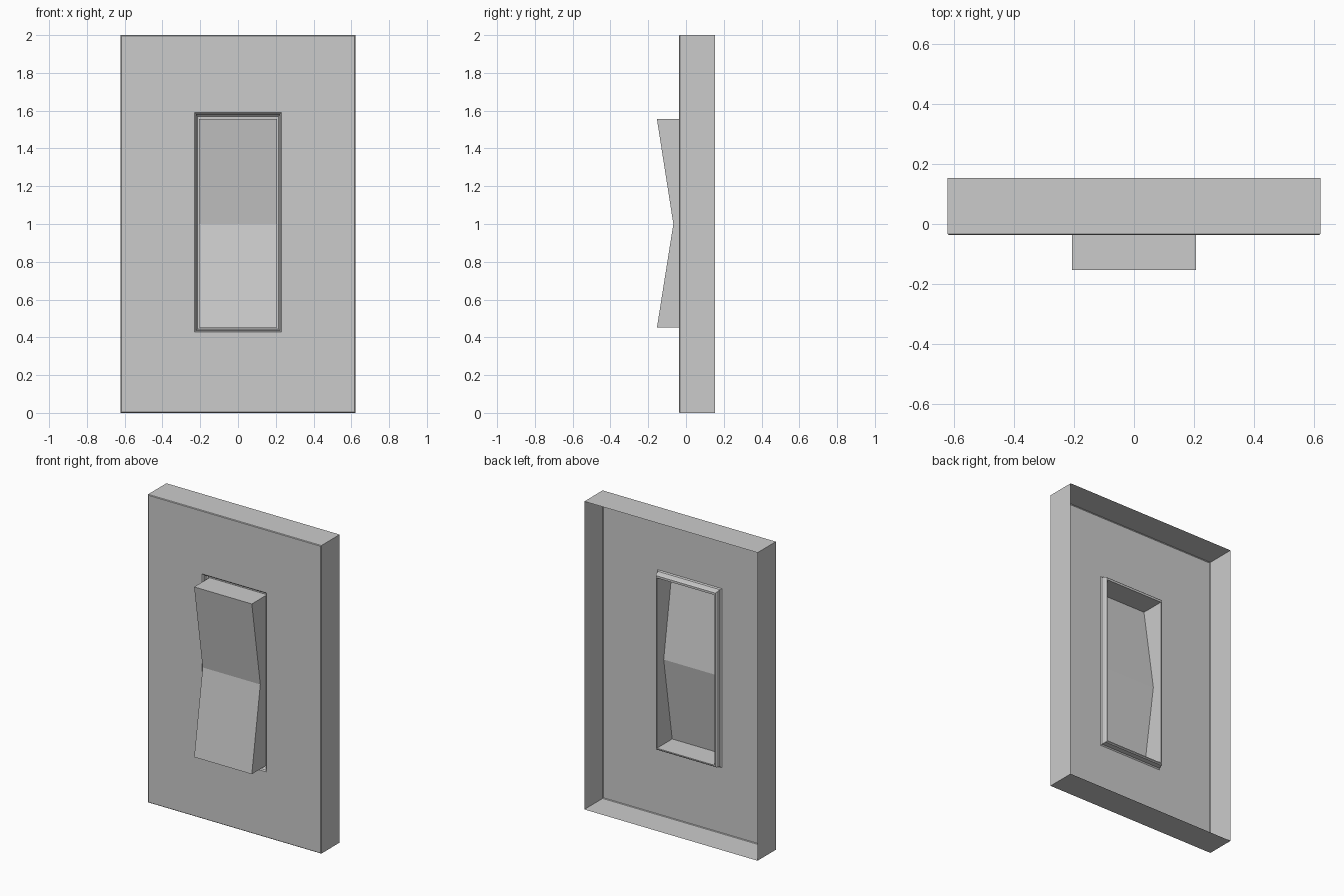
import bpy, bmesh

if "Cube" in bpy.data.objects:
    bpy.data.objects.remove(bpy.data.objects["Cube"])


def ring(bm, half_x, z0, z1, y, mid_y=None):
    """Rectangular loop in the xz plane, with an extra vertex halfway up each side."""
    m = y if mid_y is None else mid_y
    pts = [(-half_x, y, z0), (half_x, y, z0), (half_x, m, 1.0),
           (half_x, y, z1), (-half_x, y, z1), (-half_x, m, 1.0)]
    return [bm.verts.new(p) for p in pts]


def bridge(bm, a, b):
    for i in range(6):
        j = (i + 1) % 6
        bm.faces.new((a[i], a[j], b[j], b[i]))


def loft(name, loops, cap=False):
    """Skin a sequence of loops into an open shell, optionally closing the last loop."""
    bm = bmesh.new()
    rings = [ring(bm, *l) for l in loops]
    for a, b in zip(rings, rings[1:]):
        bridge(bm, a, b)
    if cap:
        r = rings[-1]
        bm.faces.new((r[0], r[1], r[2], r[5]))
        bm.faces.new((r[5], r[2], r[3], r[4]))
    mesh = bpy.data.meshes.new(name)
    bm.to_mesh(mesh)
    bm.free()
    obj = bpy.data.objects.new(name, mesh)
    bpy.context.collection.objects.link(obj)
    return obj


FRONT = -0.037
FLOOR = 0.003

# Wall plate: open-backed shell, eased front edge, recessed groove around the opening
loft("wall_plate", [
    (0.622, 0.0, 2.0, 0.154),
    (0.622, 0.0, 2.0, FRONT + 0.004),
    (0.618, 0.004, 1.996, FRONT),
    (0.231, 0.427, 1.589, FRONT),
    (0.223, 0.434, 1.582, FRONT + 0.006),
    (0.219, 0.438, 1.576, FLOOR - 0.006),
    (0.214, 0.444, 1.570, FLOOR),
    (0.207, 0.451, 1.556, FLOOR),
])

# Rocker switch: hollow paddle with a V-shaped front
loft("rocker_switch", [
    (0.207, 0.451, 1.556, FLOOR),
    (0.207, 0.451, 1.556, -0.154, -0.067),
], cap=True)
